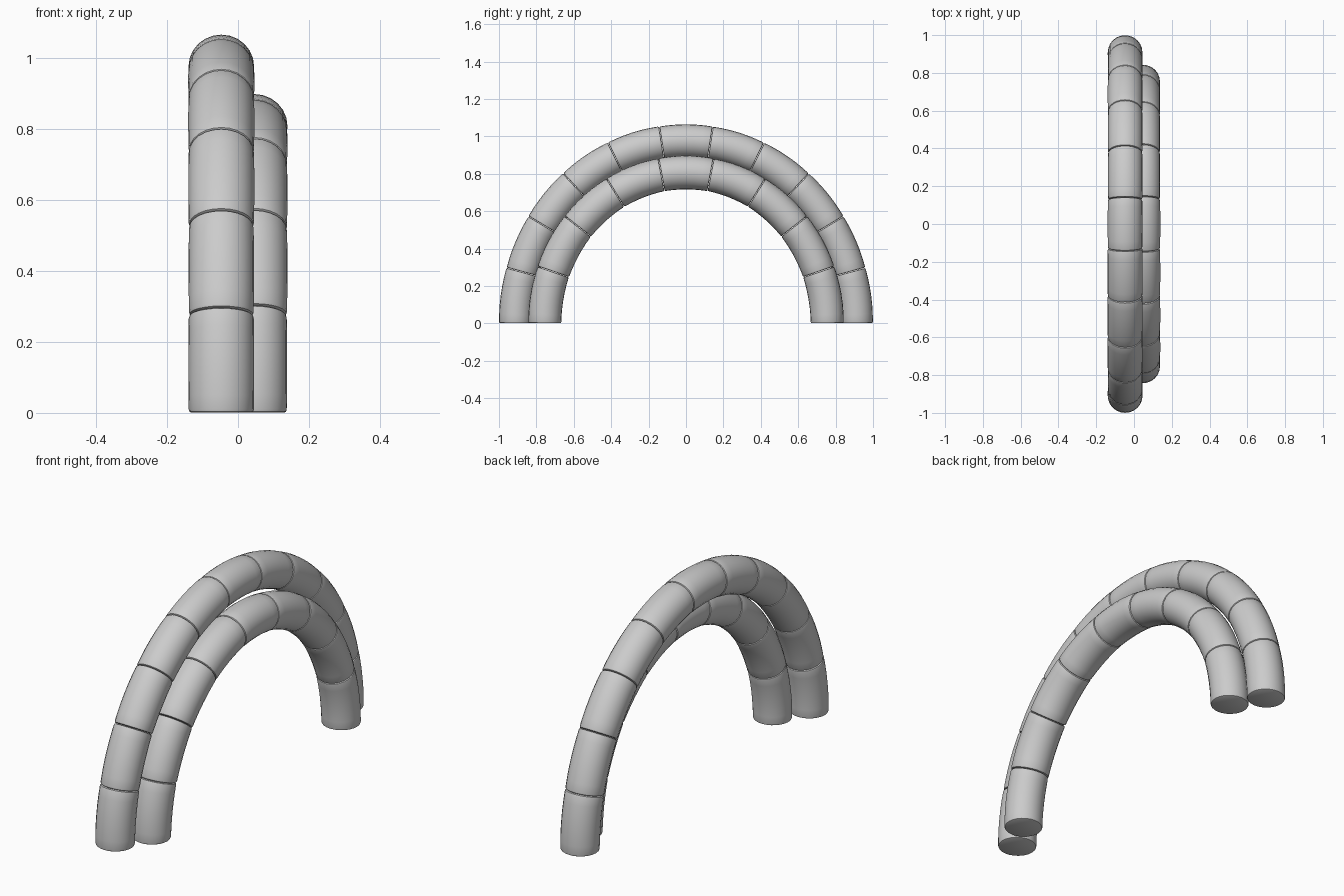
import bpy, bmesh, math, random
from mathutils import Vector

if "Cube" in bpy.data.objects:
    bpy.data.objects.remove(bpy.data.objects["Cube"])

random.seed(4)
SIDES = 24


def sausage(name, x, a, b, t0, t1, rx, rr):
    """One curved block with softened ends, swept along an elliptical arc."""
    bm = bmesh.new()
    soft = 0.035  # share of the block length used by each rounded edge
    profile = [(0.004, 0.93), (0.012, 0.975), (soft, 0.995), (0.17, 1.0), (0.33, 1.005),
               (0.5, 1.005), (0.67, 1.005), (0.83, 1.0), (1 - soft, 0.995),
               (0.988, 0.975), (0.996, 0.93)]
    rings = []
    for u, s in profile:
        t = t0 + (t1 - t0) * u
        centre = Vector((x, a * math.cos(t), b * math.sin(t)))
        normal = Vector((0, b * math.cos(t), a * math.sin(t))).normalized()
        ring = []
        for i in range(SIDES):
            p = 2 * math.pi * i / SIDES
            ring.append(bm.verts.new(centre + normal * (rr * s * math.cos(p))
                                     + Vector((rx * s * math.sin(p), 0, 0))))
        rings.append(ring)
    for r0, r1 in zip(rings, rings[1:]):
        for i in range(SIDES):
            j = (i + 1) % SIDES
            bm.faces.new((r0[i], r0[j], r1[j], r1[i]))
    bm.faces.new(rings[0])
    bm.faces.new(rings[-1])
    bmesh.ops.recalc_face_normals(bm, faces=bm.faces[:])
    mesh = bpy.data.meshes.new(name)
    bm.to_mesh(mesh)
    bm.free()
    obj = bpy.data.objects.new(name, mesh)
    bpy.context.collection.objects.link(obj)
    bpy.ops.object.select_all(action='DESELECT')
    obj.select_set(True)
    bpy.context.view_layer.objects.active = obj
    bpy.ops.object.shade_smooth_by_angle(angle=math.radians(40))


def arch(name, x, a, b, count):
    """A row of blocks forming half an ellipse, each very slightly uneven."""
    step = math.pi / count
    for k in range(count):
        f = random.uniform(0.99, 1.01)
        sausage(f"{name}_block_{k + 1}", x, a, b, k * step, (k + 1) * step,
                0.092 * f, 0.089 * f)


# Tall outer arch and the smaller arch nested beside it
arch("outer_arch", -0.047, 0.911, 0.975, 11)
arch("inner_arch", 0.046, 0.755, 0.807, 9)
